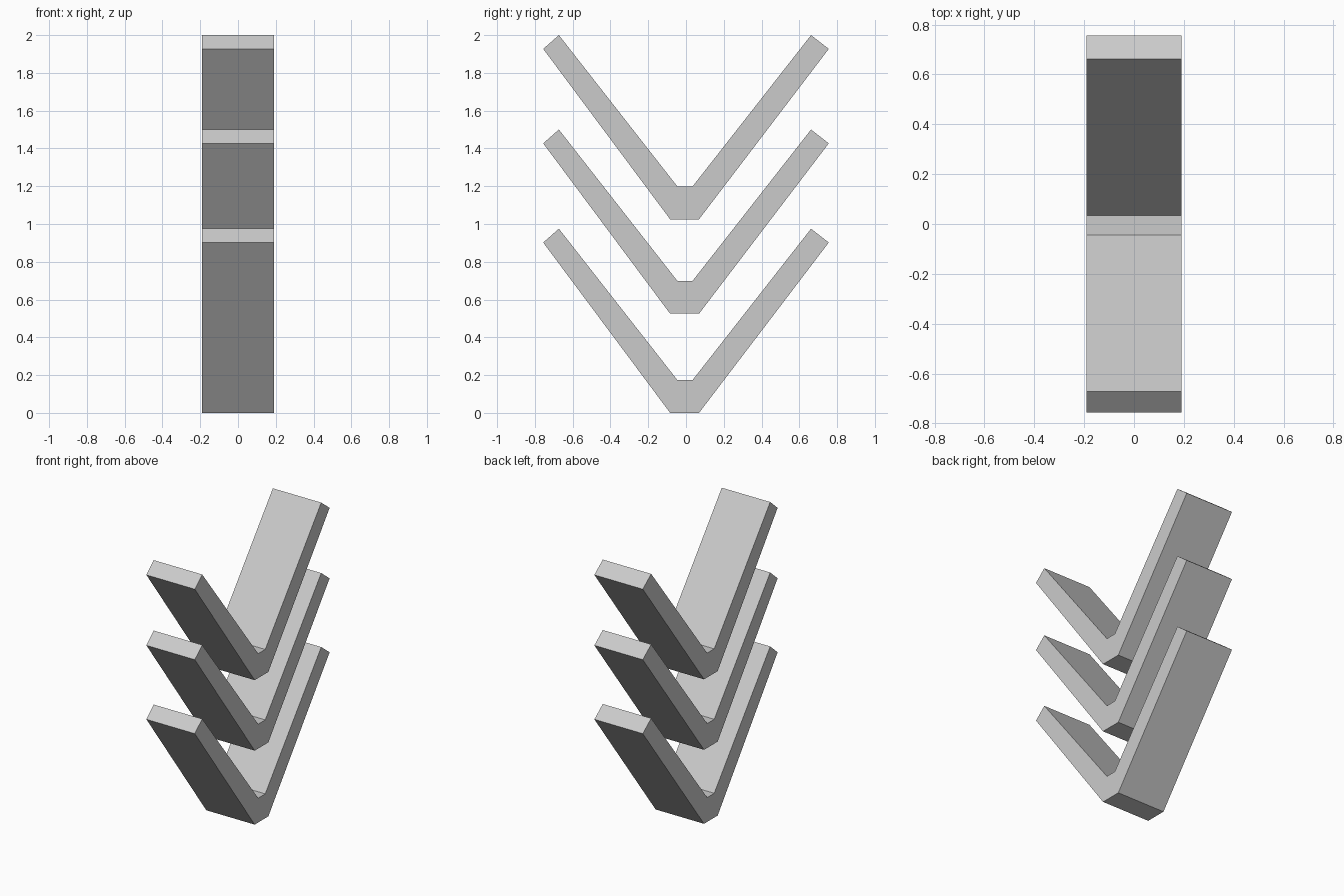
import bpy
import bmesh

cube = bpy.data.objects.get("Cube")
if cube:
    bpy.data.objects.remove(cube, do_unlink=True)

grey = bpy.data.materials.new("light_grey")
grey.use_nodes = True
colour = (0.6, 0.6, 0.6, 1)
grey.diffuse_color = colour
grey.node_tree.nodes["Principled BSDF"].inputs["Base Color"].default_value = colour

HALF_WIDTH = 0.19

# Side outline (y, z) of one chevron: flat foot, two slanted arms, flat inner corner
PROFILE = [(-0.084, 0), (0.069, 0), (0.756, 0.902), (0.662, 0.975),
           (0.034, 0.173), (-0.045, 0.173), (-0.673, 0.975), (-0.756, 0.902)]


def chevron(name, base):
    """Extrude the outline across x to make one V-shaped bar."""
    bm = bmesh.new()
    face = bm.faces.new([bm.verts.new((-HALF_WIDTH, y, base + z)) for y, z in PROFILE])
    result = bmesh.ops.extrude_face_region(bm, geom=[face])
    moved = [v for v in result["geom"] if isinstance(v, bmesh.types.BMVert)]
    bmesh.ops.translate(bm, verts=moved, vec=(2 * HALF_WIDTH, 0, 0))
    bmesh.ops.recalc_face_normals(bm, faces=bm.faces[:])
    mesh = bpy.data.meshes.new(name)
    bm.to_mesh(mesh)
    bm.free()
    mesh.materials.append(grey)
    bpy.context.collection.objects.link(bpy.data.objects.new(name, mesh))


# Three identical chevrons stacked with gaps
for name, base in (("lower_chevron", 0), ("middle_chevron", 0.525), ("upper_chevron", 1.025)):
    chevron(name, base)
